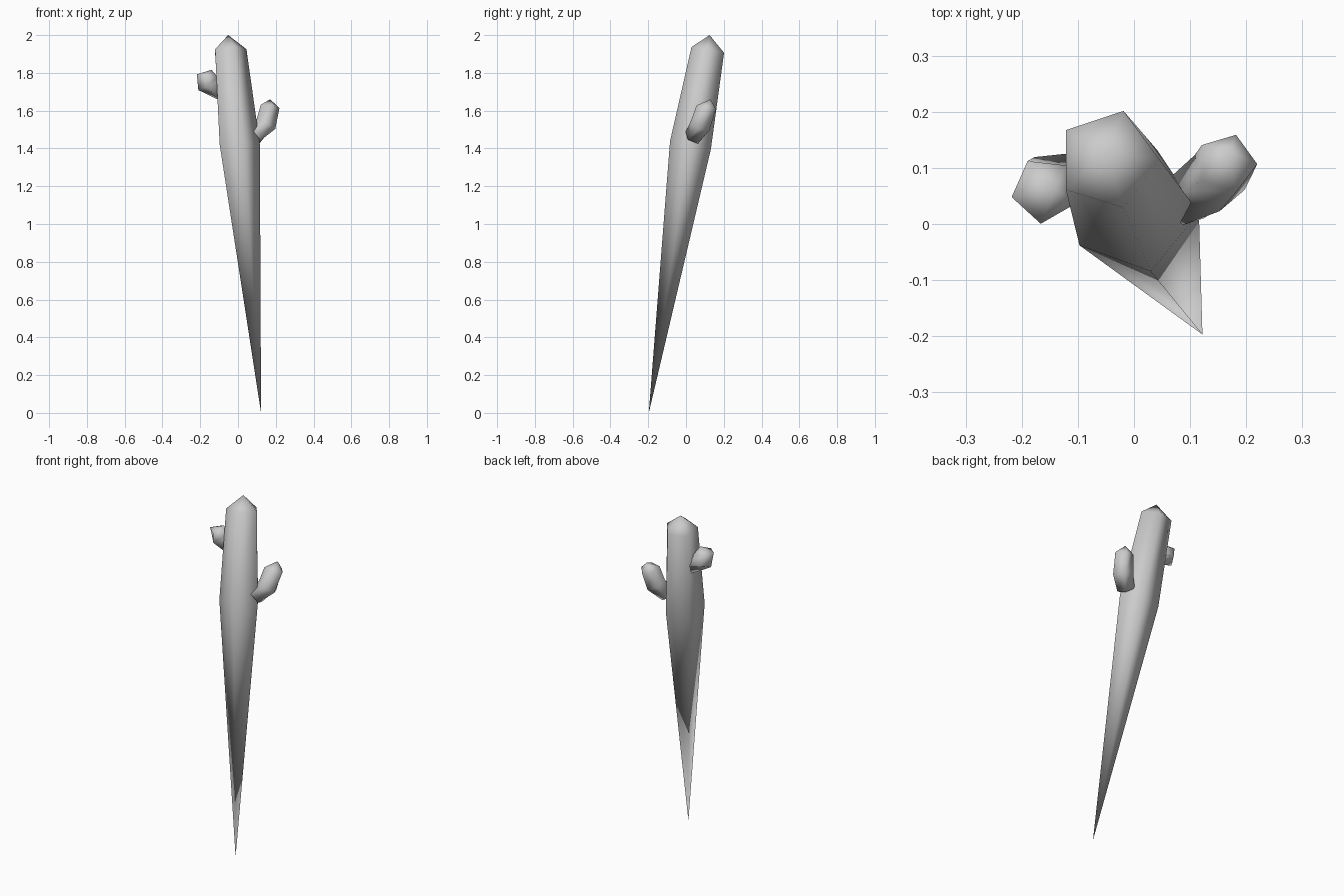
import bpy, bmesh
from math import sin, cos, tau, radians
from mathutils import Vector

SIDES = 5

if "Cube" in bpy.data.objects:
    bpy.data.objects.remove(bpy.data.objects["Cube"])

grey = bpy.data.materials.new("plain grey")
grey.use_nodes = True
colour = (0.6, 0.6, 0.6, 1)
grey.diffuse_color = colour
grey.node_tree.nodes["Principled BSDF"].inputs["Base Color"].default_value = colour


def make_ring(bm, centre, axis, radius, phase):
    """Regular polygon of vertices square to an axis."""
    axis = Vector(axis).normalized()
    u = Vector((1, 0, 0))
    u = (u - axis * u.dot(axis)).normalized()
    v = axis.cross(u)
    ring = []
    for i in range(SIDES):
        a = radians(phase) + tau * i / SIDES
        ring.append(bm.verts.new(Vector(centre) + radius * (cos(a) * u + sin(a) * v)))
    return ring


def make_stalk(name, rings, tip, root=None):
    """Skin rings from bottom to top, with a pointed top and a pointed or flat root."""
    bm = bmesh.new()
    loops = [make_ring(bm, *r) for r in rings]
    top = bm.verts.new(tip)
    bottom = bm.verts.new(root) if root else None
    for i in range(SIDES):
        j = (i + 1) % SIDES
        for low, high in zip(loops, loops[1:]):
            bm.faces.new((low[i], low[j], high[j], high[i]))
        bm.faces.new((loops[-1][i], loops[-1][j], top))
        if bottom:
            bm.faces.new((loops[0][j], loops[0][i], bottom))
    if not bottom:
        bm.faces.new(loops[0][::-1])
    bmesh.ops.recalc_face_normals(bm, faces=bm.faces)
    for f in bm.faces:
        f.smooth = True
    mesh = bpy.data.meshes.new(name)
    bm.to_mesh(mesh)
    bm.free()
    mesh.materials.append(grey)
    obj = bpy.data.objects.new(name, mesh)
    bpy.context.collection.objects.link(obj)


# Long leaning spike: centre, axis, radius, phase for each ring
make_stalk("main_spike",
           [((0.0, 0.025, 1.415), (-0.06, 0.2, 1), 0.116, -3),
            ((-0.047, 0.115, 1.92), (-0.06, 0.18, 1), 0.092, 0)],
           tip=(-0.052, 0.125, 2.0), root=(0.122, -0.197, 0))

# Bent side shoots, rooted in the spike
make_stalk("left_shoot",
           [((0.088, 0.04, 1.462), (0.6, 0.4, 0.65), 0.05, -20),
            ((0.145, 0.078, 1.522), (0.4, 0.3, 0.85), 0.058, -10),
            ((0.165, 0.108, 1.62), (0.12, 0.2, 1), 0.055, 0)],
           tip=(0.17, 0.13, 1.66))
make_stalk("right_shoot",
           [((-0.08, 0.08, 1.695), (-0.75, -0.1, 0.6), 0.05, 20),
            ((-0.158, 0.065, 1.735), (-0.45, -0.05, 0.9), 0.058, 40),
            ((-0.16, 0.06, 1.783), (0.15, 0.05, 1), 0.06, 48)],
           tip=(-0.14, 0.065, 1.816))
